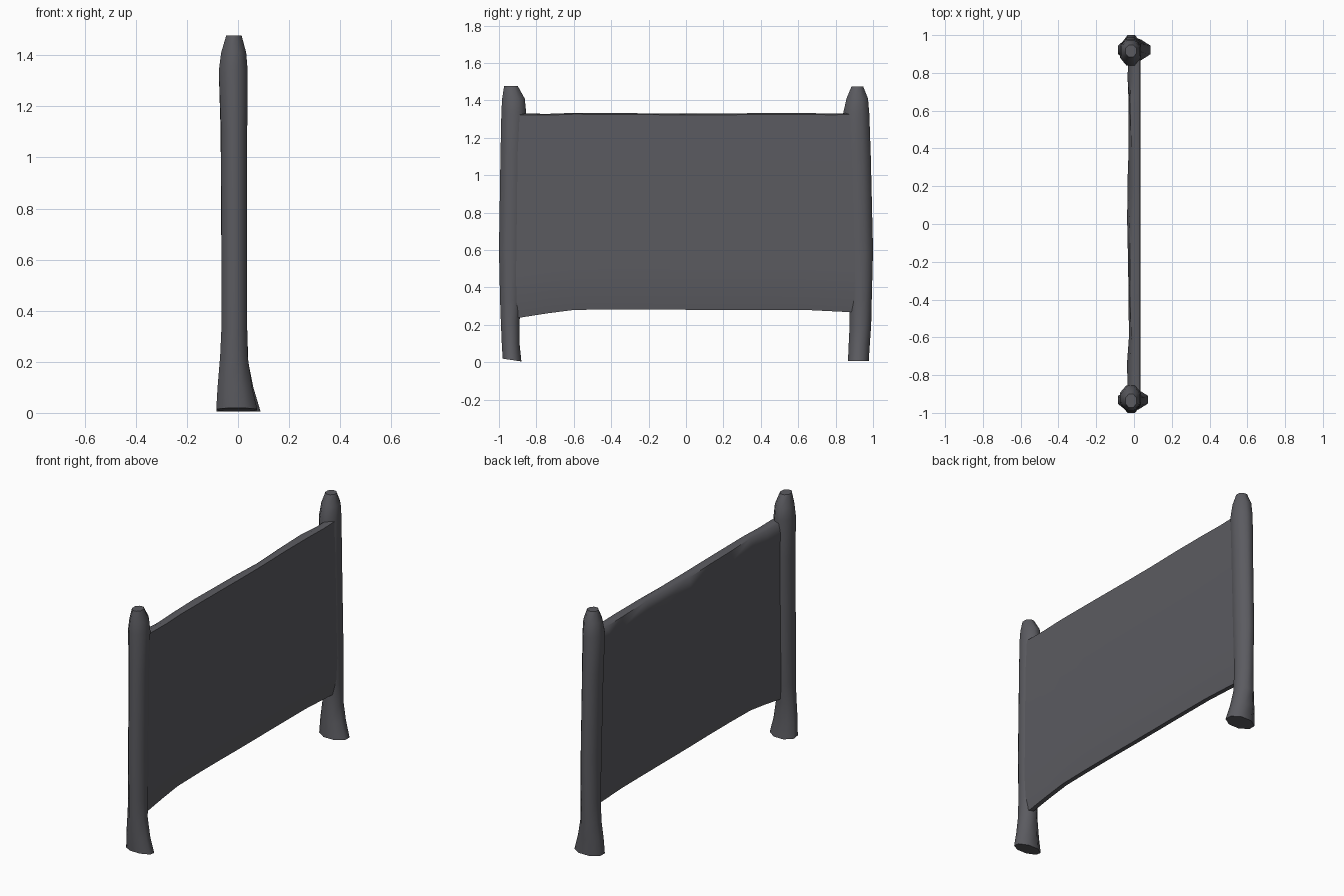
import bpy, bmesh, math, random

random.seed(4)
mat = bpy.data.materials.new("dark slate grey")
mat.diffuse_color = (0.105, 0.105, 0.118, 1)


def loft(name, rings, angle):
    """Skin equal-length rings of points and cap both ends."""
    bm = bmesh.new()
    loops = [[bm.verts.new(p) for p in r] for r in rings]
    n = len(loops[0])
    for a, b in zip(loops, loops[1:]):
        for i in range(n):
            j = (i + 1) % n
            bm.faces.new((a[i], a[j], b[j], b[i]))
    bm.faces.new(loops[0])
    bm.faces.new(loops[-1])
    bmesh.ops.recalc_face_normals(bm, faces=bm.faces[:])
    me = bpy.data.meshes.new(name)
    bm.to_mesh(me)
    bm.free()
    ob = bpy.data.objects.new(name, me)
    bpy.context.collection.objects.link(ob)
    me.materials.append(mat)
    bpy.ops.object.select_all(action='DESELECT')
    ob.select_set(True)
    bpy.context.view_layer.objects.active = ob
    bpy.ops.object.shade_smooth_by_angle(angle=math.radians(angle))
    return ob


def octagon(x0, x1, y0, y1, z, slope=0.0, c=0.3):
    """Chamfered rectangle; slope tips the ring along y."""
    dx, dy, ym = (x1 - x0) * c, (y1 - y0) * c, (y0 + y1) / 2
    pts = [(x0 + dx, y0), (x1 - dx, y0), (x1, y0 + dy), (x1, y1 - dy),
           (x1 - dx, y1), (x0 + dx, y1), (x0, y1 - dy), (x0, y0 + dy)]
    return [(x, y, z + slope * (y - ym)) for x, y in pts]


# Posts: x range, y range, height, with flared feet and tapered tops
left = [(-0.085, 0.075, -0.98, -0.88, 0.012, -0.15), (-0.08, 0.055, -0.985, -0.89, 0.10, 0),
        (-0.07, 0.038, -0.99, -0.89, 0.22, 0), (-0.065, 0.036, -0.994, -0.88, 0.33, 0),
        (-0.065, 0.036, -1.0, -0.87, 0.60, 0), (-0.066, 0.036, -0.992, -0.865, 1.10, 0),
        (-0.075, 0.038, -0.987, -0.855, 1.34, 0), (-0.066, 0.032, -0.983, -0.862, 1.41, 0),
        (-0.046, 0.014, -0.972, -0.90, 1.478, 0)]
right = [(-0.085, 0.088, 0.866, 0.977, 0.006, 0), (-0.08, 0.06, 0.87, 0.983, 0.10, 0),
         (-0.07, 0.040, 0.875, 0.99, 0.20, 0), (-0.065, 0.036, 0.875, 0.993, 0.33, 0),
         (-0.065, 0.036, 0.86, 1.0, 0.60, 0), (-0.068, 0.036, 0.845, 0.988, 1.10, 0),
         (-0.075, 0.038, 0.84, 0.98, 1.33, 0), (-0.066, 0.032, 0.858, 0.973, 1.41, 0),
         (-0.046, 0.014, 0.885, 0.947, 1.475, 0)]
for name, rows in (("left_post", left), ("right_post", right)):
    loft(name, [octagon(*r) for r in rows], 60)

# Panel: upright slab with rounded lower edge and a worn, uneven top
panel = []
for y, low in [(-0.94, 0.235), (-0.88, 0.24), (-0.74, 0.262), (-0.6, 0.28), (-0.4, 0.283),
               (-0.2, 0.283), (0, 0.281), (0.2, 0.281), (0.4, 0.281), (0.64, 0.28),
               (0.78, 0.273), (0.88, 0.268), (0.94, 0.266)]:
    j = random.uniform(-0.006, 0.006)
    k = random.uniform(-0.006, 0.006)
    prof = [(-0.012, low), (0.015, low), (0.029, low + 0.09), (0.034, low + 0.22),
            (0.034, 1.15), (0.033, 1.324 + j / 2), (0.012 + k, 1.331 + j / 2),
            (-0.018 + k, 1.322 + j), (-0.032 + j, 1.27 + 3 * k), (-0.025, 1.13),
            (-0.025, low + 0.22), (-0.022, low + 0.09)]
    panel.append([(x, y, z) for x, z in prof])
loft("panel", panel, 60)
